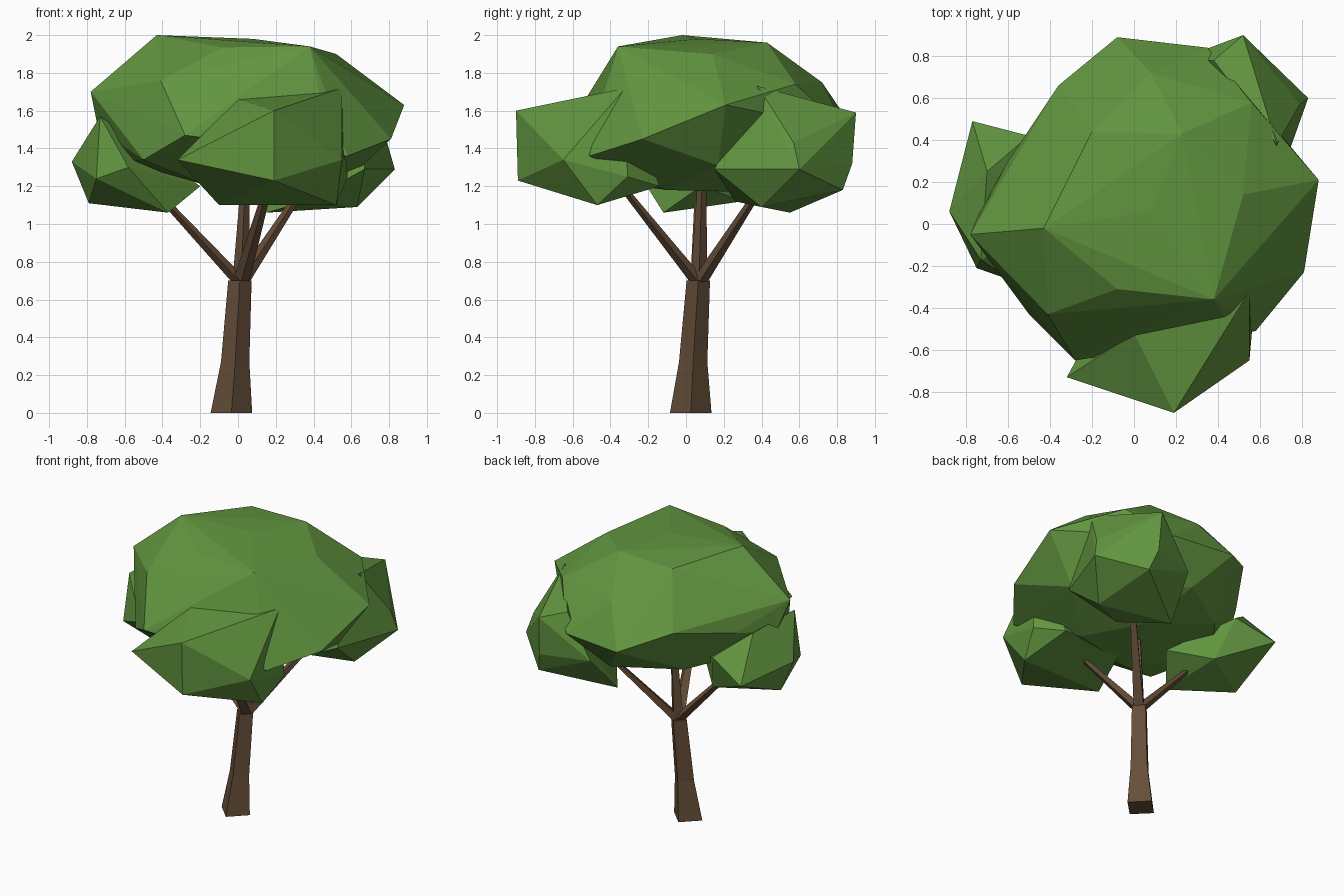
import bpy, bmesh, math
from mathutils import Vector


def material(name, rgb):
    m = bpy.data.materials.new(name)
    m.diffuse_color = (*rgb, 1)
    return m


BARK = material("bark", (0.13, 0.075, 0.04))
LEAF = material("leaf", (0.12, 0.30, 0.05))


def finish(name, bm, mat):
    bmesh.ops.recalc_face_normals(bm, faces=bm.faces[:])
    me = bpy.data.meshes.new(name)
    bm.to_mesh(me)
    bm.free()
    me.materials.append(mat)
    ob = bpy.data.objects.new(name, me)
    bpy.context.collection.objects.link(ob)
    return ob


def limb(name, stations, sides=4):
    """Tapered faceted limb through (x, y, z, radius) stations."""
    bm = bmesh.new()
    rings = []
    for x, y, z, r in stations:
        ring = []
        for i in range(sides):
            a = 2 * math.pi * i / sides
            ring.append(bm.verts.new((x + r * math.cos(a), y + r * math.sin(a), z)))
        rings.append(ring)
    for a, b in zip(rings, rings[1:]):
        for i in range(sides):
            j = (i + 1) % sides
            bm.faces.new((a[i], a[j], b[j], b[i]))
    bm.faces.new(rings[0])
    bm.faces.new(rings[-1])
    return finish(name, bm, BARK)


def clump(name, points):
    """Faceted foliage clump: the convex hull of its corner points."""
    bm = bmesh.new()
    for p in points:
        bm.verts.new(Vector(p))
    res = bmesh.ops.convex_hull(bm, input=bm.verts[:])
    junk = {v for v in res["geom_interior"] + res["geom_unused"]
            if isinstance(v, bmesh.types.BMVert)}
    bmesh.ops.delete(bm, geom=list(junk), context='VERTS')
    return finish(name, bm, LEAF)


# Flared trunk, leaning slightly
limb("trunk", [(-0.035, 0.025, 0, 0.11), (-0.015, 0.038, 0.27, 0.075),
               (0.01, 0.065, 0.7, 0.062)])

# Four branches fanning out of the trunk top
for name, tip in {
    "left_branch": (-0.46, 0.07, 1.20),
    "front_branch": (0.16, -0.34, 1.20),
    "back_branch": (0.35, 0.40, 1.20),
    "centre_branch": (0.04, 0.085, 1.25),
}.items():
    limb(name, [(0.015, 0.068, 0.69, 0.045), (*tip, 0.022)])

# Large crown
clump("main_crown", [
    (-0.43, -0.02, 2.0), (0.08, 0.06, 1.98), (-0.08, -0.31, 1.935),
    (0.38, -0.36, 1.94), (0.52, 0.14, 1.90), (0.23, 0.43, 1.96),
    (-0.20, 0.44, 1.95), (0.08, 0.72, 1.75), (0.56, 0.58, 1.74),
    (-0.36, 0.66, 1.62), (-0.08, 0.89, 1.50), (0.35, 0.84, 1.50),
    (-0.78, -0.05, 1.70), (-0.60, 0.30, 1.55), (0.88, 0.21, 1.63),
    (0.81, -0.23, 1.45), (0.58, -0.51, 1.36), (0.43, -0.44, 1.70),
    (0.0, -0.52, 1.67), (-0.41, -0.43, 1.76), (-0.28, -0.65, 1.47),
    (-0.50, -0.43, 1.34), (0.66, 0.17, 1.31), (-0.60, 0.05, 1.33),
    (-0.15, -0.25, 1.20), (0.35, -0.10, 1.18), (0.15, 0.30, 1.17),
    (-0.30, 0.45, 1.27), (0.10, 0.70, 1.28), (-0.74, 0.05, 1.50),
])

# Three lower clumps around the crown
clump("front_clump", [
    (0.19, -0.90, 1.60), (0.19, -0.89, 1.23), (-0.32, -0.73, 1.34),
    (0.55, -0.65, 1.34), (-0.10, -0.47, 1.10), (0.52, -0.47, 1.10),
    (0.58, -0.31, 1.25), (0.55, -0.32, 1.72), (0.0, -0.52, 1.66),
    (0.0, -0.14, 1.20), (0.45, -0.14, 1.20),
])
clump("left_clump", [
    (-0.77, 0.49, 1.29), (-0.88, 0.06, 1.33), (-0.73, -0.17, 1.57),
    (-0.75, -0.21, 1.24), (-0.58, -0.27, 1.30), (-0.79, 0.07, 1.11),
    (-0.37, -0.12, 1.06), (-0.42, 0.30, 1.12), (-0.20, 0.08, 1.20),
    (-0.50, 0.42, 1.40), (-0.70, 0.25, 1.56),
])
clump("back_clump", [
    (0.52, 0.90, 1.59), (0.53, 0.88, 1.32), (0.83, 0.60, 1.29),
    (0.79, 0.57, 1.43), (0.68, 0.38, 1.73), (0.67, 0.15, 1.29),
    (0.63, 0.40, 1.09), (0.57, 0.83, 1.18), (0.15, 0.55, 1.06),
    (0.38, 0.78, 1.62), (0.20, 0.78, 1.32), (0.36, 0.26, 1.12),
])
